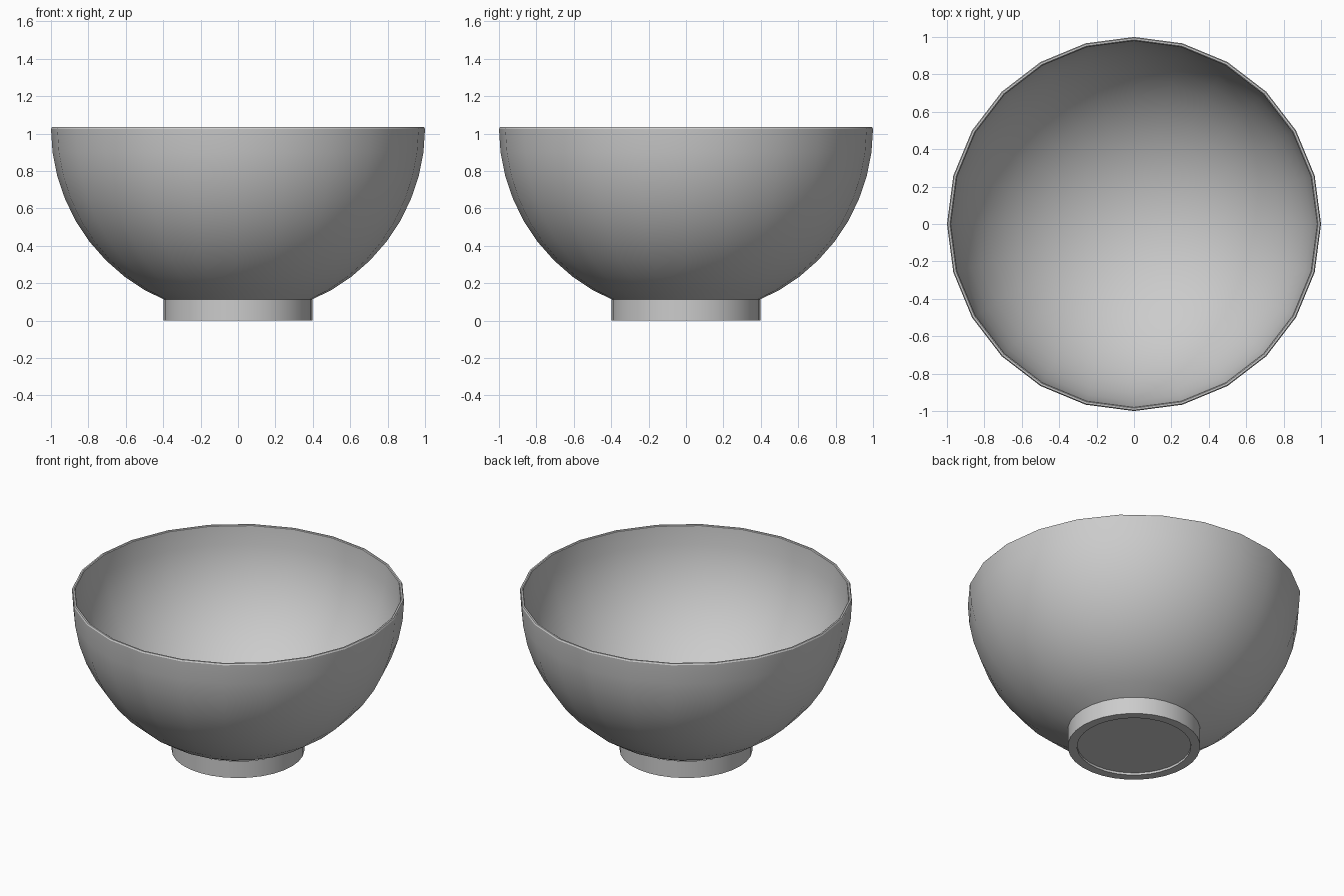
import bpy, bmesh, math

if "Cube" in bpy.data.objects:
    bpy.data.objects.remove(bpy.data.objects["Cube"])

SEGMENTS = 24
RIM_Z = 1.03


def lathe(name, profile, segments=SEGMENTS):
    """Revolve an (r, z) profile around z; points at r = 0 become poles."""
    bm = bmesh.new()
    rings = []
    for r, z in profile:
        if r < 1e-5:
            rings.append([bm.verts.new((0, 0, z))])
        else:
            rings.append([bm.verts.new((r * math.cos(a), r * math.sin(a), z))
                          for a in (2 * math.pi * i / segments for i in range(segments))])
    for low, high in zip(rings, rings[1:]):
        for i in range(segments):
            j = (i + 1) % segments
            if len(low) == 1:
                bm.faces.new((low[0], high[j], high[i]))
            elif len(high) == 1:
                bm.faces.new((low[i], low[j], high[0]))
            else:
                bm.faces.new((low[i], low[j], high[j], high[i]))
    mesh = bpy.data.meshes.new(name)
    bm.to_mesh(mesh)
    bm.free()
    obj = bpy.data.objects.new(name, mesh)
    bpy.context.collection.objects.link(obj)
    bpy.ops.object.select_all(action='DESELECT')
    obj.select_set(True)
    bpy.context.view_layer.objects.active = obj
    bpy.ops.object.shade_smooth_by_angle(angle=math.radians(28))
    return obj


def arc(radius, depth, first=0, steps=12):
    """Quarter-ellipse profile from near the bottom pole up to the rim."""
    return [(radius * math.sin(math.pi / 2 * k / steps),
             RIM_Z - depth * math.cos(math.pi / 2 * k / steps)) for k in range(first, steps + 1)]


# Bowl: outer wall from the foot up, softened rim, inner wall with a thicker floor
outer = arc(1.0, 1.0, 3)[:-1] + [(1.0, RIM_Z - 0.005), (0.995, RIM_Z + 0.004)]
lathe("bowl", outer + [(0.985, RIM_Z + 0.004)] + arc(0.98, 0.92)[::-1])

# Foot ring running up to the bowl wall, with a shallow recess underneath
lathe("foot", [(0, 0.015), (0.342, 0.015), (0.342, 0), (0.398, 0), (0.398, 0.112)], 32)
